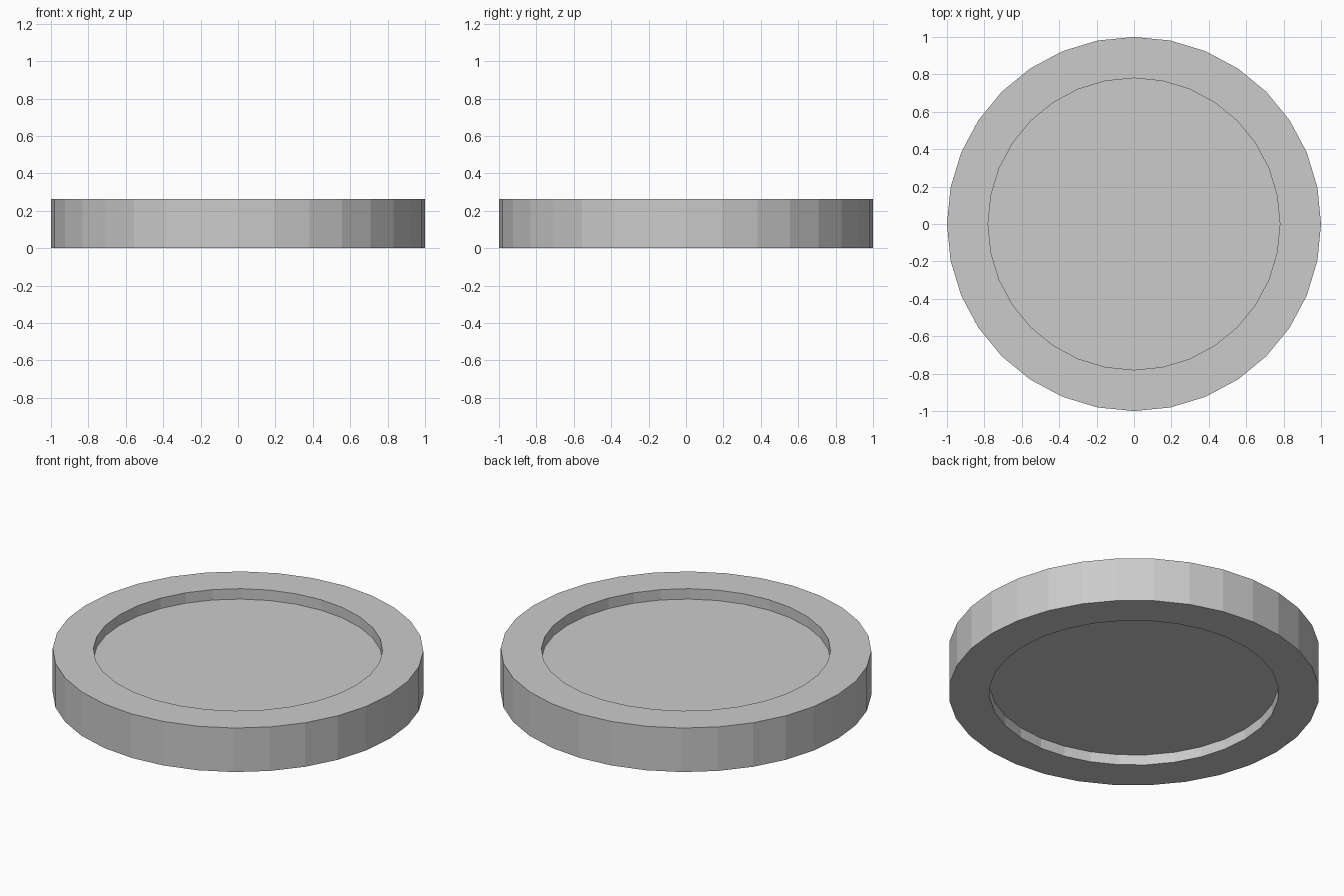
import bpy, bmesh
from math import cos, sin, tau

if "Cube" in bpy.data.objects:
    bpy.data.objects.remove(bpy.data.objects["Cube"])

SIDES = 32
HEIGHT, RECESS = 0.262, 0.062
R_OUT, R_IN = 1.0, 0.78

# Half profile from the lower recess floor, around the rim, to the upper recess floor
profile = [(R_IN, RECESS), (R_IN, 0), (R_OUT, 0),
           (R_OUT, HEIGHT), (R_IN, HEIGHT), (R_IN, HEIGHT - RECESS)]

bm = bmesh.new()
rings = [[bm.verts.new((r * cos(tau * i / SIDES), r * sin(tau * i / SIDES), z))
          for i in range(SIDES)] for r, z in profile]

# Walls and rim faces
for a, b in zip(rings, rings[1:]):
    for i in range(SIDES):
        j = (i + 1) % SIDES
        bm.faces.new((a[i], a[j], b[j], b[i]))

# Recessed floors on both sides
bm.faces.new(rings[0][::-1])
bm.faces.new(rings[-1])
bmesh.ops.recalc_face_normals(bm, faces=bm.faces)

mesh = bpy.data.meshes.new("recessed_disc")
bm.to_mesh(mesh)
bm.free()
bpy.context.collection.objects.link(bpy.data.objects.new("recessed_disc", mesh))
